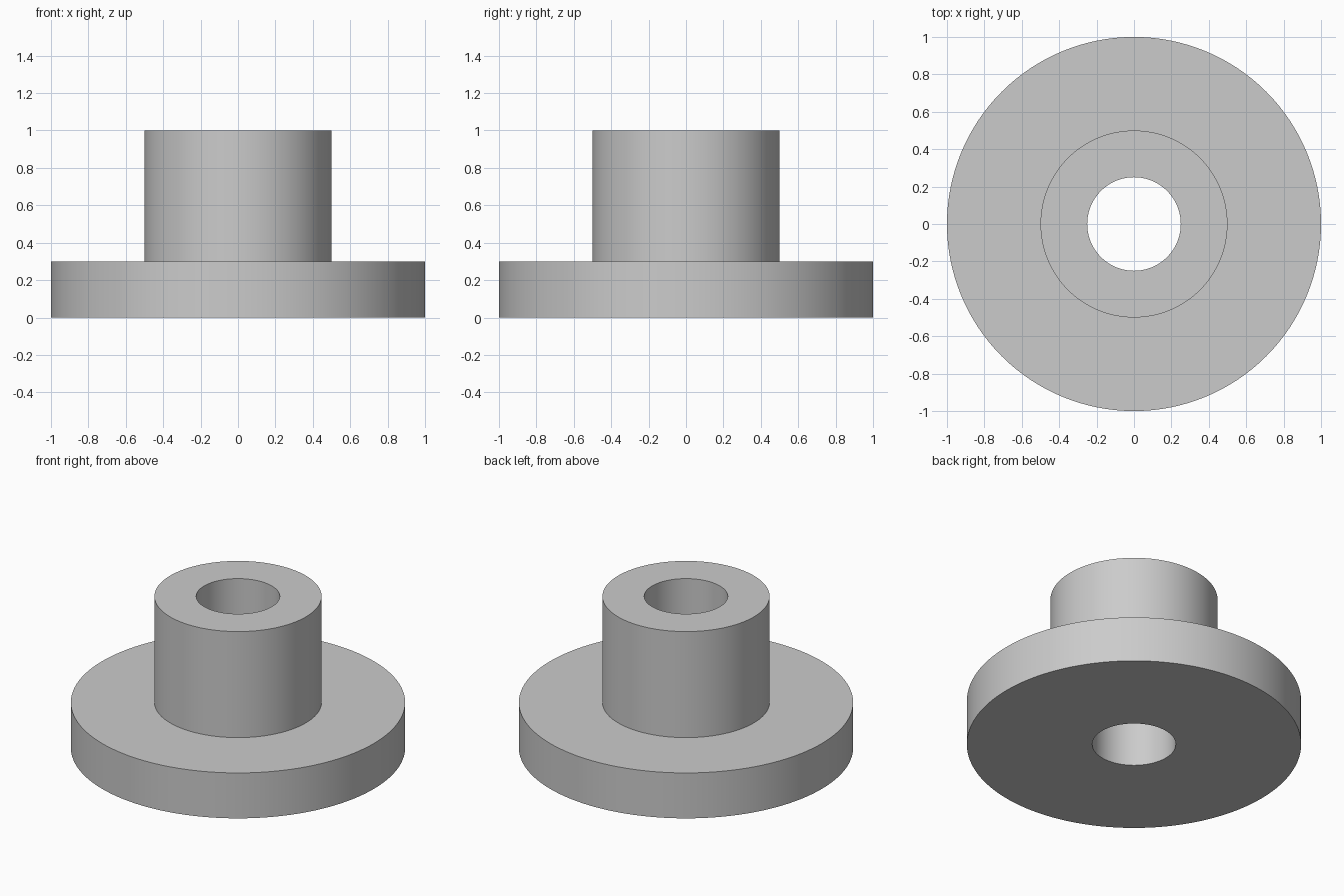
import bpy
import bmesh
import math

SEGMENTS = 128

cube = bpy.data.objects.get("Cube")
if cube:
    bpy.data.objects.remove(cube, do_unlink=True)

# Plain grey material
grey = bpy.data.materials.new("light_grey")
grey.use_nodes = True
colour = (0.6, 0.6, 0.6, 1)
grey.diffuse_color = colour
grey.node_tree.nodes["Principled BSDF"].inputs["Base Color"].default_value = colour

# Closed half-section (radius, height): bore, wide flange, narrow hub
BORE, HUB, FLANGE = 0.25, 0.5, 1.0
STEP, TOP = 0.3, 1.0
section = [(BORE, 0), (FLANGE, 0), (FLANGE, STEP), (HUB, STEP), (HUB, TOP), (BORE, TOP)]

# Revolve the section around the vertical axis
bm = bmesh.new()
verts = [bm.verts.new((r, 0, z)) for r, z in section]
edges = [bm.edges.new((v, verts[i - 1])) for i, v in enumerate(verts)]
bmesh.ops.spin(bm, geom=verts + edges, cent=(0, 0, 0), axis=(0, 0, 1),
               angle=math.tau, steps=SEGMENTS, use_merge=True)
bmesh.ops.remove_doubles(bm, verts=bm.verts, dist=0.0001)
bmesh.ops.recalc_face_normals(bm, faces=bm.faces)

mesh = bpy.data.meshes.new("flanged_bushing")
bm.to_mesh(mesh)
bm.free()
mesh.materials.append(grey)
bushing = bpy.data.objects.new("flanged_bushing", mesh)
bpy.context.collection.objects.link(bushing)

# Smooth round walls with crisp rims
bpy.ops.object.select_all(action="DESELECT")
bushing.select_set(True)
bpy.context.view_layer.objects.active = bushing
bpy.ops.object.shade_smooth_by_angle(angle=math.radians(30))
